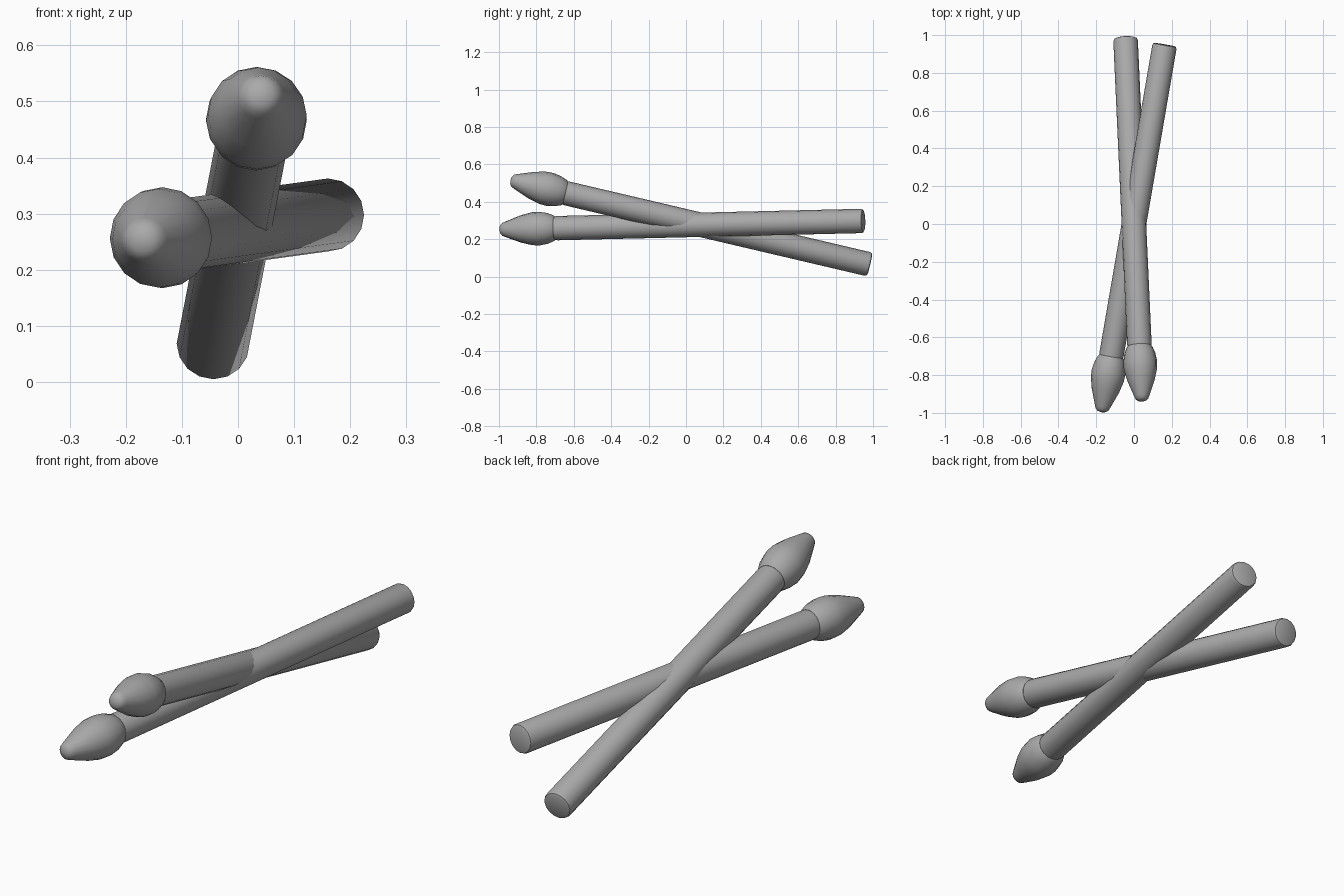
import bpy
import bmesh
from math import radians, tau
from mathutils import Vector

SIDES = 16

default_cube = bpy.data.objects.get("Cube")
if default_cube:
    bpy.data.objects.remove(default_cube, do_unlink=True)

# One plain grey for everything
GREY = (0.4, 0.4, 0.4, 1)
grey = bpy.data.materials.new("plain grey")
grey.diffuse_color = GREY
grey.use_nodes = True
grey.node_tree.nodes["Principled BSDF"].inputs["Base Color"].default_value = GREY


def lathe(name, profile, start, end):
    """Spin (radius, distance) points around the line from start to end."""
    bm = bmesh.new()
    verts = [bm.verts.new((0, r, d)) for r, d in profile]
    edges = [bm.edges.new(pair) for pair in zip(verts, verts[1:])]
    bmesh.ops.spin(bm, geom=verts + edges, cent=(0, 0, 0), axis=(0, 0, 1),
                   angle=tau, steps=SIDES, use_duplicate=False)
    bmesh.ops.remove_doubles(bm, verts=bm.verts, dist=0.0005)
    bmesh.ops.recalc_face_normals(bm, faces=bm.faces)
    mesh = bpy.data.meshes.new(name)
    bm.to_mesh(mesh)
    bm.free()
    mesh.materials.append(grey)
    obj = bpy.data.objects.new(name, mesh)
    bpy.context.collection.objects.link(obj)
    start, end = Vector(start), Vector(end)
    obj.location = start
    obj.rotation_mode = 'QUATERNION'
    obj.rotation_quaternion = (end - start).to_track_quat('Z', 'Y')
    bpy.ops.object.select_all(action='DESELECT')
    obj.select_set(True)
    bpy.context.view_layer.objects.active = obj
    bpy.ops.object.shade_smooth_by_angle(angle=radians(40))


# Straight shaft with a rounded butt, and a bulbous tapering head
SHAFT = [(0, 0), (0.052, 0), (0.061, 0.004), (0.065, 0.014),
         (0.065, 1.66), (0.062, 1.69), (0, 1.69)]
HEAD = [(0, 1.676), (0.064, 1.676), (0.069, 1.682), (0.082, 1.715),
        (0.09, 1.76), (0.088, 1.8), (0.073, 1.86), (0.041, 1.945),
        (0.034, 1.962), (0.021, 1.972), (0, 1.976)]

# Butt and tip positions of the two crossed sticks
STICKS = {
    "falling": ((-0.045, 0.983, 0.065), (0.042, -0.935, 0.515)),
    "level": ((0.163, 0.95, 0.298), (-0.172, -1.0, 0.252)),
}
for label, (butt, tip) in STICKS.items():
    lathe(label + "_stick_shaft", SHAFT, butt, tip)
    lathe(label + "_stick_head", HEAD, butt, tip)
